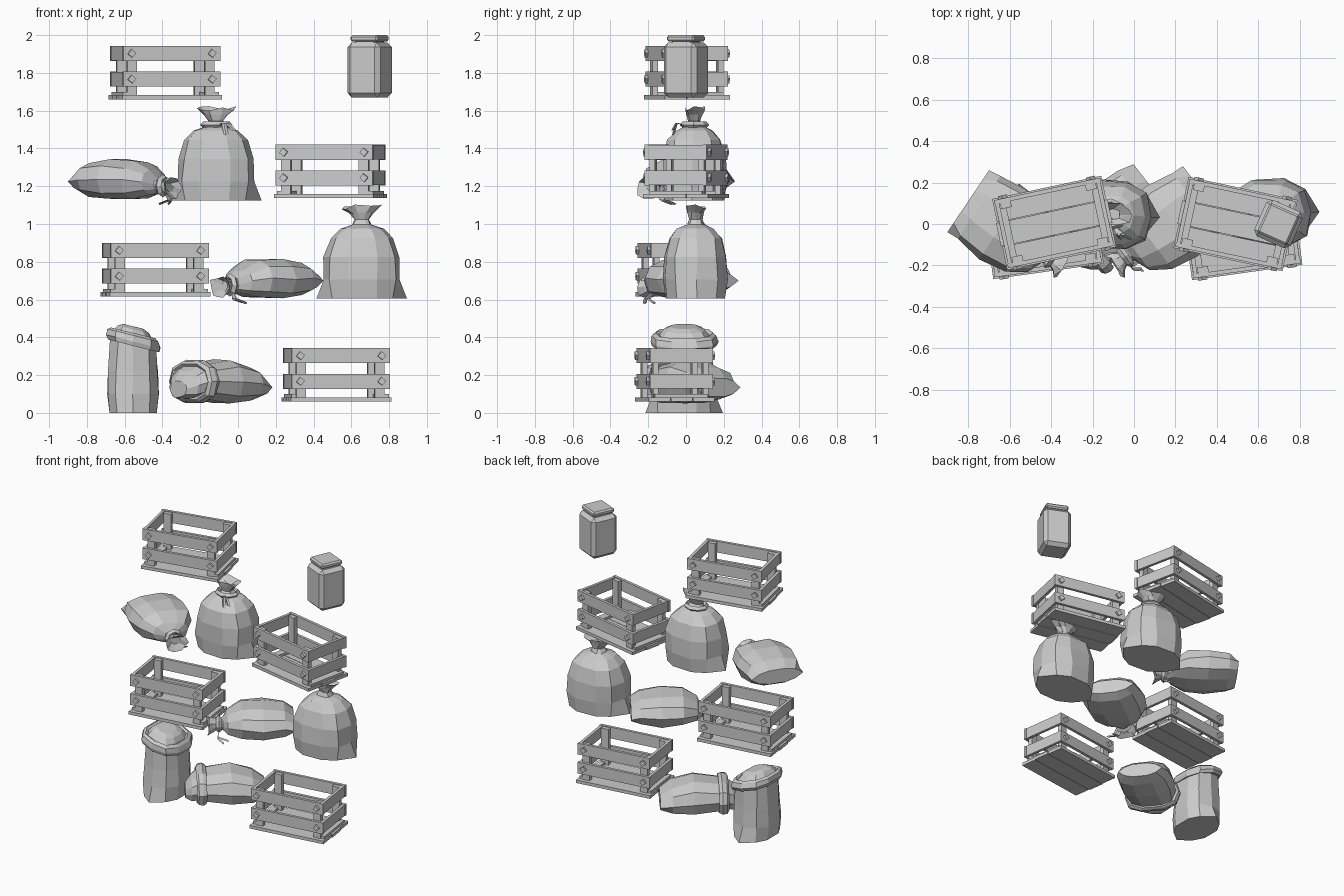
import bpy, bmesh, random
from math import sin, cos, pi, radians
from mathutils import Matrix, Vector

if "Cube" in bpy.data.objects:
    bpy.data.objects.remove(bpy.data.objects["Cube"])

random.seed(4)


def finish(bm, name, mat):
    bmesh.ops.recalc_face_normals(bm, faces=bm.faces)
    me = bpy.data.meshes.new(name)
    bm.to_mesh(me)
    bm.free()
    ob = bpy.data.objects.new(name, me)
    bpy.context.collection.objects.link(ob)
    ob.matrix_world = mat
    return ob


def box(bm, loc, size, rot=None):
    m = Matrix.Translation(loc) @ (rot or Matrix()) @ Matrix.Diagonal((*size, 1))
    return bmesh.ops.create_cube(bm, size=1, matrix=m)['verts']


def upright(x, y, z, deg=0):
    return Matrix.Translation((x, y, z)) @ Matrix.Rotation(radians(deg), 4, 'Z')


def lying(x, y, z, deg):
    # local z runs along the ground, local y points up
    a = radians(deg)
    cols = [(-sin(a), cos(a), 0), (0, 0, 1), (cos(a), sin(a), 0)]
    return Matrix.Translation((x, y, z)) @ Matrix(cols).transposed().to_4x4()


def strap(bm, pts, w):
    # thin hanging strip with a diamond section
    prev = None
    for p in pts:
        p = Vector(p)
        ring = [bm.verts.new(p + Vector(d)) for d in
                ((w, 0, 0), (0, -w * .5, 0), (-w, 0, 0), (0, w * .5, 0))]
        if prev:
            for i in range(4):
                bm.faces.new((prev[i], prev[(i + 1) % 4], ring[(i + 1) % 4], ring[i]))
        else:
            bm.faces.new(ring)
        prev = ring
    bm.faces.new(prev)


def sack(name, rings, mat, ear=0.04, tilt=0, tilt_from=99, wave_from=99, n=10, jitter=.006):
    """rings: (axis position, half width, half depth, depth offset)"""
    bm = bmesh.new()
    prev = None
    for k, (z, rx, ry, dy) in enumerate(rings):
        ring = []
        for i in range(n):
            a = 2 * pi * i / n
            c, s = cos(a), sin(a)
            x = rx * (abs(c) ** .8) * (1 if c > 0 else -1)
            y = ry * (abs(s) ** .8) * (1 if s > 0 else -1)
            if k == 0 and i in (0, n // 2):
                x += ear * (1 if c > 0 else -1)
            zz = z + (tilt * y if k >= tilt_from else 0)
            if k >= wave_from:
                zz += random.uniform(-.014, .014)
            if k:
                x += random.uniform(-jitter, jitter)
                y += random.uniform(-jitter, jitter)
            ring.append(bm.verts.new((x, y + dy, zz)))
        if prev:
            for i in range(n):
                bm.faces.new((prev[i], prev[(i + 1) % n], ring[(i + 1) % n], ring[i]))
        else:
            bm.faces.new(ring)
        prev = ring
    bm.faces.new(prev)
    return finish(bm, name, mat)


def tie(name, mat, z, dy, rx, ry):
    # cord around the neck, with two loose ends
    bm = bmesh.new()
    n, rows = 8, []
    for i in range(n):
        a = 2 * pi * i / n
        rows.append([bm.verts.new(((rx + .016 * u) * cos(a), (ry + .016 * u) * sin(a) + dy, z + .018 * v))
                     for u, v in ((1, 0), (0, 1), (-1, 0), (0, -1))])
    for i in range(n):
        for j in range(4):
            p, q = rows[i], rows[(i + 1) % n]
            bm.faces.new((p[j], p[(j + 1) % 4], q[(j + 1) % 4], q[j]))
    for dx, dz in ((.03, -.06), (.07, -.03)):
        strap(bm, [(.03, dy - ry, z), (.03 + dx * .5, dy - ry - .03, z + .01),
                   (.03 + dx, dy - ry - .05, z + dz)], .013)
    finish(bm, name, mat)


def crate(name, x, y, z, deg):
    bm = bmesh.new()
    L, D, T = .525, .335, .02
    for i in (-1, 0, 1):                                   # floor planks
        box(bm, (0, i * .118, .011), (.55 - .012 * abs(i), .115, .022))
    for sx in (-1, 1):
        box(bm, (sx * .235, 0, .03), (.05, D - .05, .018))  # floor battens
        for sy in (-1, 1):                                 # corner posts
            box(bm, (sx * .21, sy * (D / 2 - T - .014), .145), (.052, .03, .265))
    for zc in (.107, .243):
        for s in (-1, 1):
            box(bm, (0, s * (D / 2 - T / 2), zc), (L, T, .08))          # long slats
            box(bm, (s * (L / 2 - T / 2 - .003), 0, zc), (T, D - 2 * T, .077))  # end slats
            for sx in (-1, 1):                             # diamond bolts
                box(bm, (sx * (L / 2 - .045), s * (D / 2 + .004), zc), (.032, .022, .032),
                    Matrix.Rotation(radians(38), 4, 'Y'))
    finish(bm, name, upright(x, y, z, deg))


# four slatted crates
crate("crate_top", -.385, .005, 1.66, 12)
crate("crate_upper_right", .49, 0, 1.137, -12)
crate("crate_lower_left", -.437, -.055, .617, 8)
crate("crate_bottom_right", .522, -.06, .06, 8)

# standing tied sacks
stand = [(0, .19, .16, 0), (.1, .205, .172, 0), (.22, .2, .168, 0), (.32, .168, .145, 0),
         (.37, .115, .1, 0), (.392, .055, .05, 0), (.42, .036, .034, 0), (.455, .065, .042, 0),
         (.487, .105, .055, 0), (.455, .05, .025, 0)]
m = upright(-.115, .045, 1.125, -3)
sack("standing_sack_upper", stand, m, ear=.05, wave_from=8)
tie("standing_sack_cord", m, .4, 0, .07, .062)
sack("standing_sack_lower", stand, upright(.655, .05, .605, 2), ear=.05, wave_from=8)

# lying tied sacks
lie = [(0, .15, .05, -.01), (.06, .182, .09, 0), (.2, .205, .108, 0), (.34, .185, .1, 0),
       (.43, .12, .065, -.015), (.46, .045, .04, -.03), (.49, .03, .03, -.035),
       (.525, .055, .045, -.04), (.555, .075, .055, -.045), (.525, .03, .025, -.04)]
for label, m in (("left", lying(-.8, .11, 1.235, -34)), ("middle", lying(.345, .135, .71, 217))):
    sack("lying_sack_" + label, lie, m, wave_from=8, ear=.03)
    tie("lying_sack_cord_" + label, m, .485, -.033, .045, .045)

# filled sacks with a rolled cuff
sack("open_sack_standing",
     [(0, .165, .13, 0), (.1, .163, .14, 0), (.22, .155, .135, 0), (.36, .15, .125, 0),
      (.355, .17, .14, 0), (.378, .18, .15, 0), (.41, .172, .142, 0), (.423, .15, .12, 0),
      (.412, .135, .108, 0), (.442, .11, .085, 0), (.458, .07, .055, 0)],
     upright(-.555, -.01, 0, 90), ear=.04, tilt=.25, tilt_from=3, jitter=.004)
sack("open_sack_lying",
     [(0, .125, .05, -.03), (.08, .175, .09, -.01), (.22, .185, .12, 0), (.385, .165, .095, 0),
      (.38, .18, .108, 0), (.402, .192, .118, 0), (.432, .185, .112, 0), (.445, .165, .095, 0),
      (.435, .15, .085, 0), (.475, .125, .075, -.02), (.515, .07, .045, -.04)],
     lying(.09, .17, .165, 218), ear=.025, jitter=.004)

# square jar with a lid
for name, z0, z1, w, bev in (("jar_body", 1.67, 1.96, .192, .024), ("jar_neck", 1.94, 1.975, .14, .02),
                             ("jar_lid", 1.965, 2.0, .158, .01)):
    bm = bmesh.new()
    box(bm, (0, 0, (z1 - z0) / 2), (w, w, z1 - z0))
    bmesh.ops.bevel(bm, geom=bm.edges[:], offset=bev, segments=1, affect='EDGES')
    finish(bm, name, upright(.697, 0, z0, -24))
